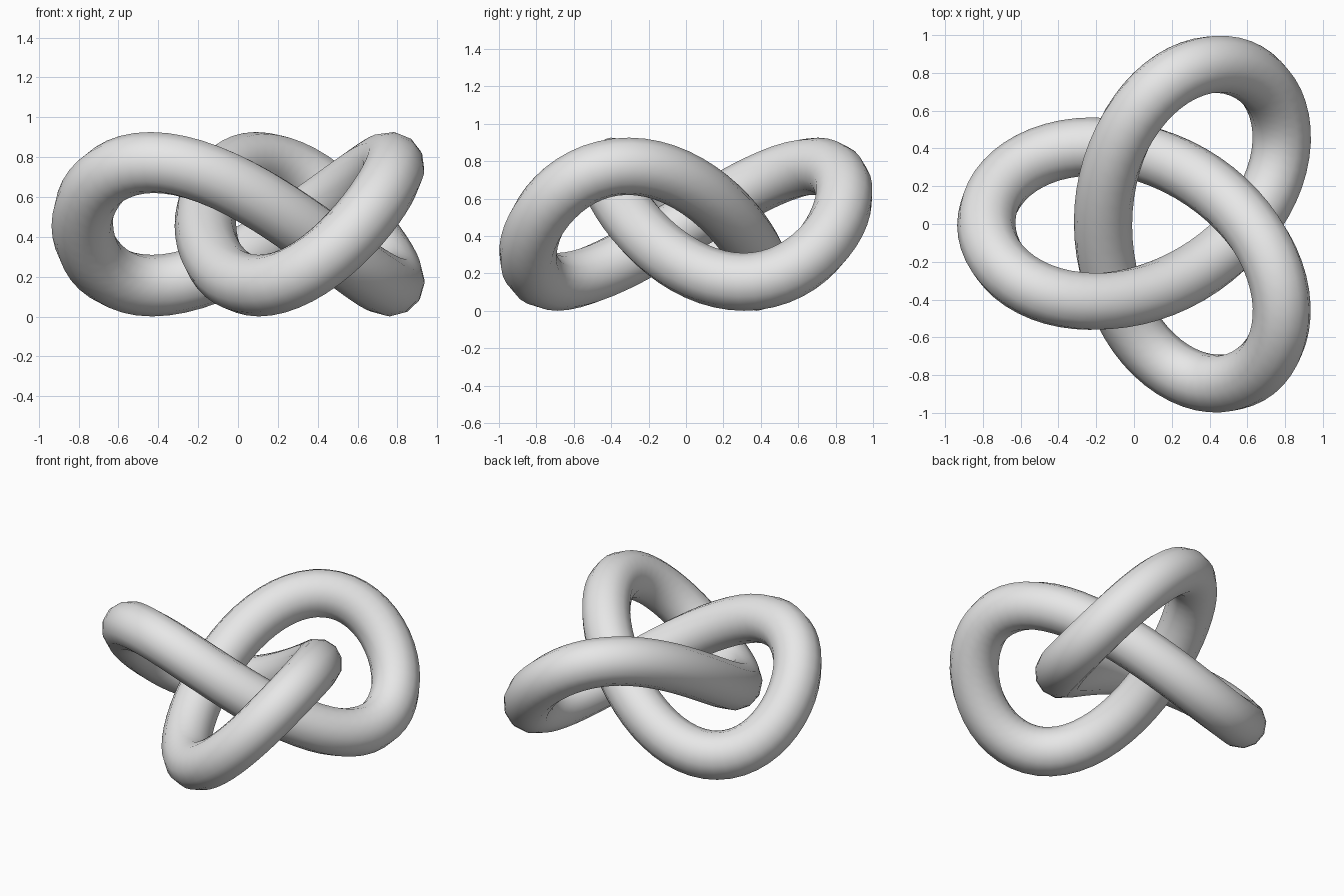
import bpy
from math import sin, cos, tau

cube = bpy.data.objects.get("Cube")
if cube:
    bpy.data.objects.remove(cube, do_unlink=True)

SCALE = 0.309            # size of one knot unit
RADIUS = SCALE / 2       # tube thickness
SEGMENTS = 120
CENTRE_X = 0.145
CENTRE_Z = 0.464

# Plain grey material
grey = bpy.data.materials.new("light_grey")
grey.use_nodes = True
colour = (0.8, 0.8, 0.8, 1)
grey.diffuse_color = colour
grey.node_tree.nodes["Principled BSDF"].inputs["Base Color"].default_value = colour

# Closed trefoil centre line with a round section
path = bpy.data.curves.new("knot_tube", "CURVE")
path.dimensions = "3D"
path.twist_mode = "MINIMUM"
path.bevel_depth = RADIUS
path.bevel_resolution = 4
spline = path.splines.new("POLY")
spline.points.add(SEGMENTS - 1)
spline.use_cyclic_u = True
for i, point in enumerate(spline.points):
    t = tau * i / SEGMENTS
    point.co = (CENTRE_X - SCALE * (2 * cos(2 * t) + cos(t)),
                SCALE * (2 * sin(2 * t) - sin(t)),
                CENTRE_Z - SCALE * sin(3 * t), 1)
path.materials.append(grey)

knot = bpy.data.objects.new("knot_tube", path)
bpy.context.collection.objects.link(knot)

# Turn the tube into a smooth mesh
bpy.ops.object.select_all(action="DESELECT")
knot.select_set(True)
bpy.context.view_layer.objects.active = knot
bpy.ops.object.convert(target="MESH")
bpy.ops.object.shade_smooth()
